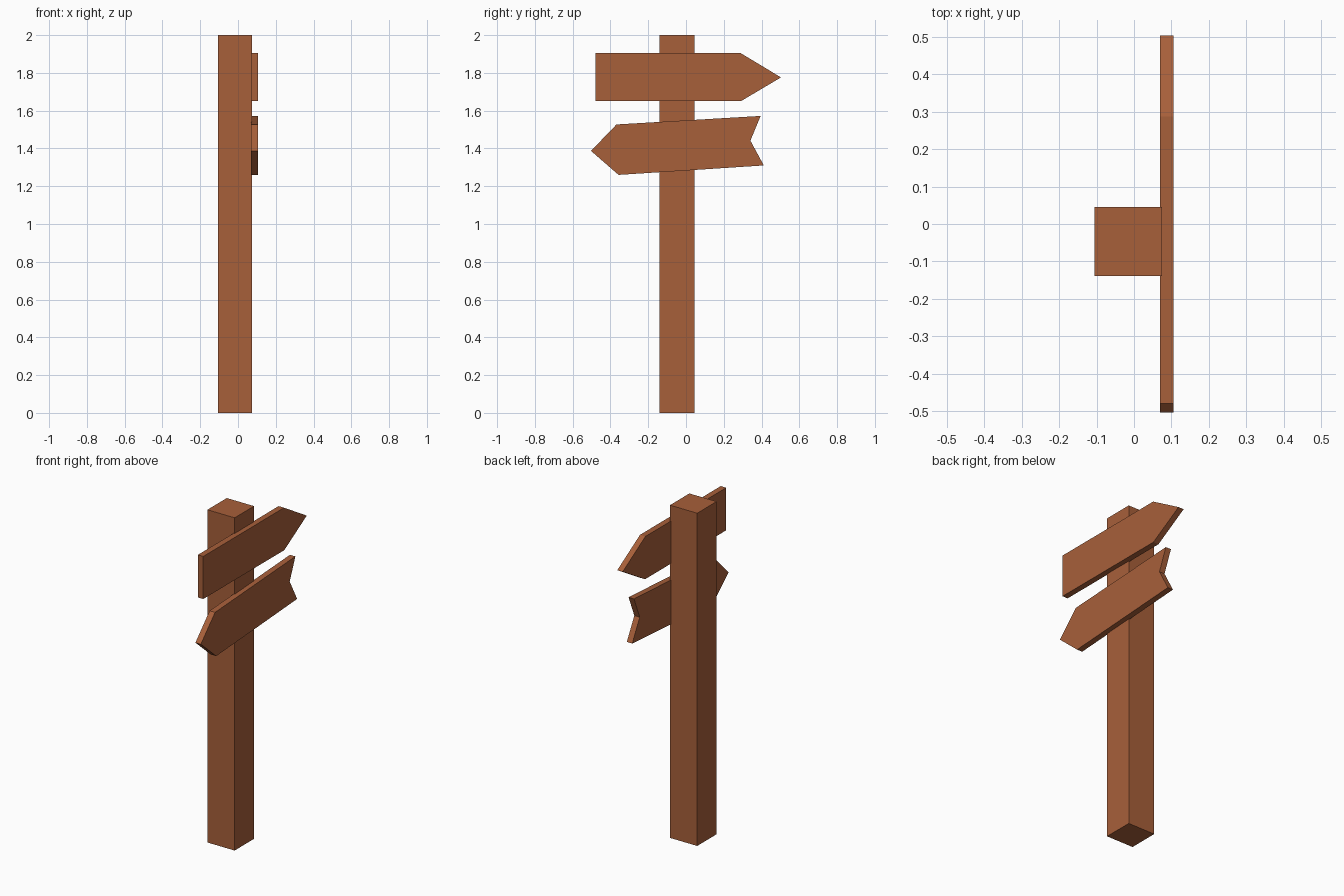
import bpy, bmesh
from mathutils import Vector

if "Cube" in bpy.data.objects:
    bpy.data.objects.remove(bpy.data.objects["Cube"])

wood = bpy.data.materials.new("brown_wood")
wood.diffuse_color = (0.39, 0.115, 0.042, 1)
wood.use_nodes = True
wood.node_tree.nodes["Principled BSDF"].inputs["Base Color"].default_value = wood.diffuse_color


def prism(name, outline, direction):
    """Extrude a flat outline along a direction into a closed solid."""
    bm = bmesh.new()
    face = bm.faces.new([bm.verts.new(p) for p in outline])
    ext = bmesh.ops.extrude_face_region(bm, geom=[face], use_keep_orig=True)
    moved = [g for g in ext["geom"] if isinstance(g, bmesh.types.BMVert)]
    bmesh.ops.translate(bm, verts=moved, vec=Vector(direction))
    bmesh.ops.recalc_face_normals(bm, faces=bm.faces)
    mesh = bpy.data.meshes.new(name)
    bm.to_mesh(mesh)
    bm.free()
    mesh.materials.append(wood)
    obj = bpy.data.objects.new(name, mesh)
    bpy.context.collection.objects.link(obj)
    return obj


def board(name, profile, x0=0.069, x1=0.105):
    """Sign board from a (y, z) profile, thickness along x."""
    return prism(name, [(x0, y, z) for y, z in profile], (x1 - x0, 0, 0))


# square post
x0, x1, y0, y1 = -0.106, 0.075, -0.139, 0.045
prism("post", [(x0, y0, 0), (x1, y0, 0), (x1, y1, 0), (x0, y1, 0)], (0, 0, 2))

# upper board, pointing to +y
board("upper_sign", [(-0.48, 1.65), (0.29, 1.65), (0.503, 1.776),
                     (0.287, 1.906), (-0.48, 1.906)])

# lower tilted board, pointing to -y with a notched tail
board("lower_sign", [(-0.503, 1.387), (-0.357, 1.26), (0.412, 1.31),
                     (0.341, 1.441), (0.395, 1.572), (-0.368, 1.527)])
